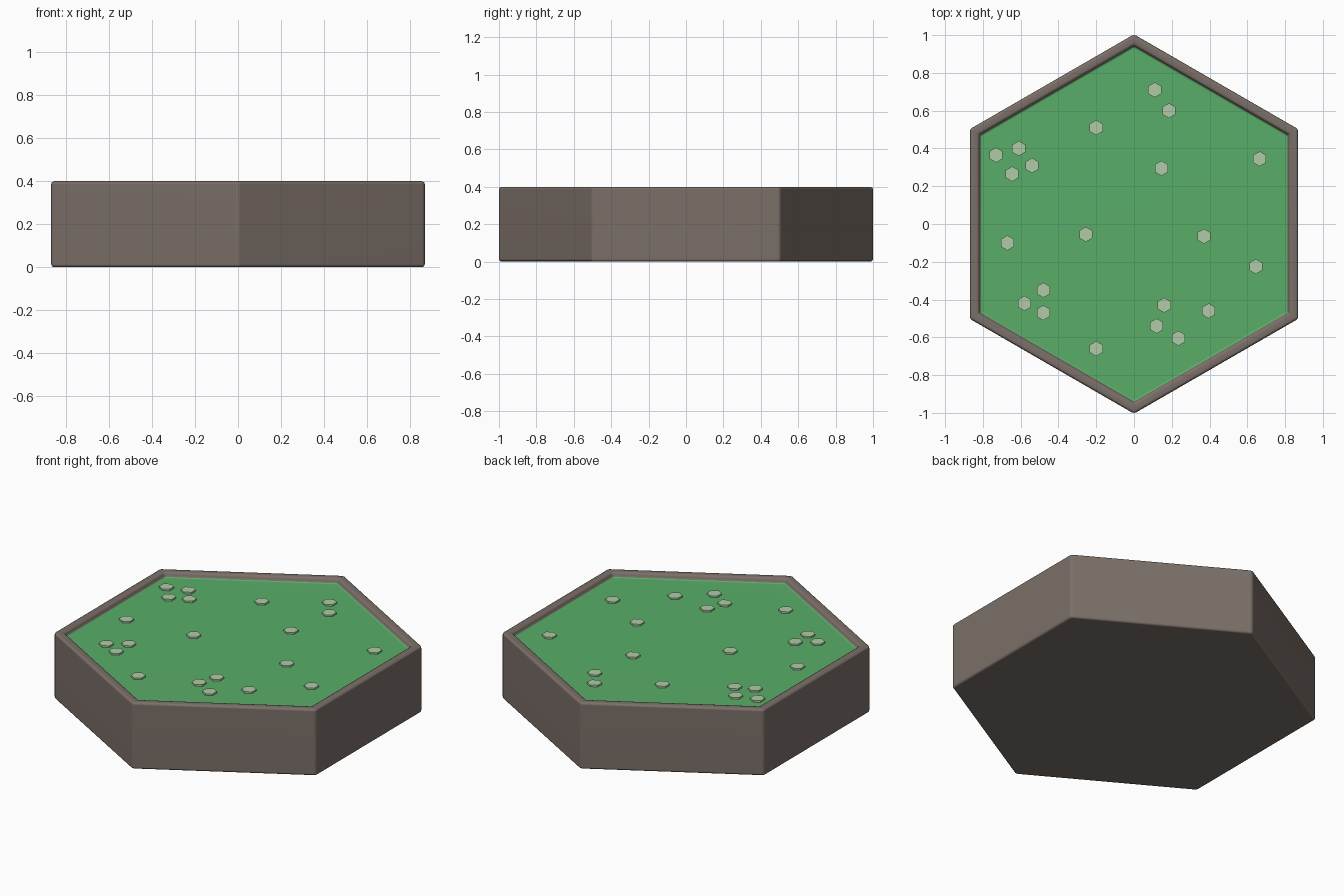
import bpy, bmesh, math

if "Cube" in bpy.data.objects:
    bpy.data.objects.remove(bpy.data.objects["Cube"])

R, H, FLOOR = 1.004, 0.4, 0.37
INNER = 0.945


def material(name, color):
    m = bpy.data.materials.new(name)
    m.diffuse_color = (*color, 1)
    m.use_nodes = True
    m.node_tree.nodes["Principled BSDF"].inputs["Base Color"].default_value = m.diffuse_color
    return m


def add_object(name, bm, *mats):
    me = bpy.data.meshes.new(name)
    bm.to_mesh(me)
    bm.free()
    for m in mats:
        me.materials.append(m)
    ob = bpy.data.objects.new(name, me)
    bpy.context.collection.objects.link(ob)
    return ob


def hex_ring(bm, r, z, x=0, y=0):
    angles = [math.radians(90 + 60 * i) for i in range(6)]
    return [bm.verts.new((x + r * math.cos(a), y + r * math.sin(a), z)) for a in angles]


def bridge(bm, a, b):
    for i in range(6):
        j = (i + 1) % 6
        bm.faces.new((a[i], a[j], b[j], b[i]))


earth = material("earth", (0.20, 0.16, 0.14))
grass = material("grass", (0.10, 0.42, 0.14))
petal = material("petal", (0.43, 0.60, 0.38))

# Hexagonal tile with a raised rim and a grassy recessed floor
bm = bmesh.new()
rings = [hex_ring(bm, r, z) for r, z in ((R, 0), (R, H), (INNER, H), (INNER, FLOOR))]
for a, b in zip(rings, rings[1:]):
    bridge(bm, a, b)
bm.faces.new(rings[0][::-1])
bm.faces.new(rings[-1]).material_index = 1
tile = add_object("hex_tile", bm, earth, grass)
bev = tile.modifiers.new("soft_edges", 'BEVEL')
bev.width, bev.segments = 0.014, 2
bev.limit_method = 'ANGLE'
bev.material = 1 - 2  # keep neighbouring material
for p in tile.data.polygons:
    p.use_smooth = True
wn = tile.modifiers.new("flat_shading", 'WEIGHTED_NORMAL')

# Small hexagonal flower dots scattered on the grass
spots = [(0.11, 0.71), (0.185, 0.60), (-0.20, 0.51), (-0.73, 0.365), (-0.61, 0.40),
         (-0.54, 0.31), (-0.645, 0.265), (0.145, 0.295), (0.665, 0.345), (-0.255, -0.055),
         (-0.67, -0.10), (0.37, -0.065), (0.645, -0.225), (-0.48, -0.35), (-0.58, -0.42),
         (-0.48, -0.47), (0.16, -0.43), (0.12, -0.54), (0.235, -0.605), (0.395, -0.46),
         (-0.20, -0.66)]
bm = bmesh.new()
for x, y in spots:
    low, top = hex_ring(bm, 0.04, FLOOR - 0.005, x, y), hex_ring(bm, 0.04, FLOOR + 0.01, x, y)
    bridge(bm, low, top)
    bm.faces.new(low[::-1])
    bm.faces.new(top)
add_object("flower_dots", bm, petal)
